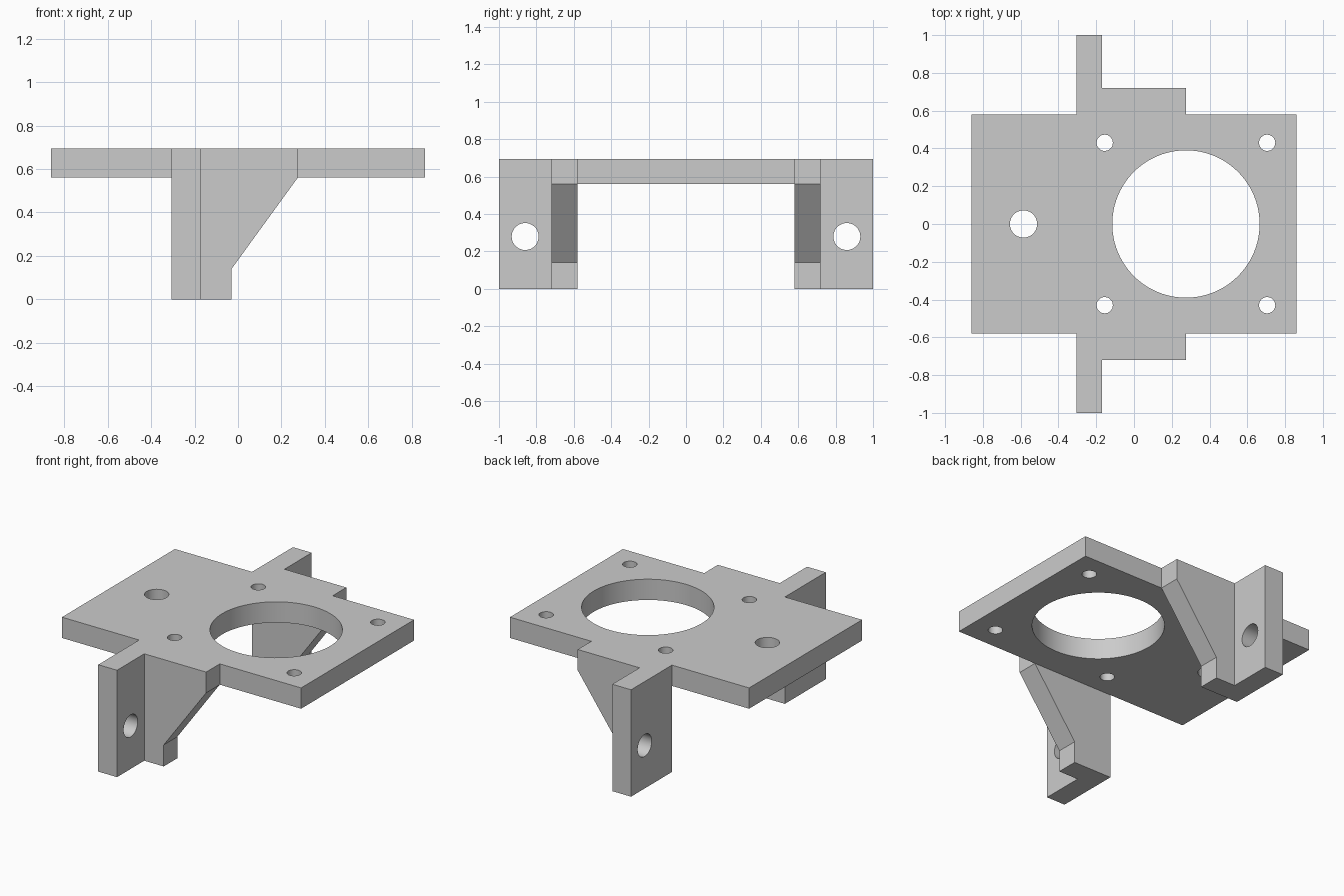
import bpy
import bmesh
import math
from mathutils import Matrix, Vector

cube = bpy.data.objects.get("Cube")
if cube:
    bpy.data.objects.remove(cube, do_unlink=True)

grey = bpy.data.materials.new("light_grey")
grey.use_nodes = True
colour = (0.6, 0.6, 0.6, 1)
grey.diffuse_color = colour
grey.node_tree.nodes["Principled BSDF"].inputs["Base Color"].default_value = colour

TOP, UNDER = 0.695, 0.56
LEG_X, TAB_X = -0.305, -0.17
RIB_IN, RIB_OUT, TAB_OUT = 0.58, 0.72, 1.0


def add_object(name, bm):
    bmesh.ops.recalc_face_normals(bm, faces=bm.faces)
    mesh = bpy.data.meshes.new(name)
    bm.to_mesh(mesh)
    bm.free()
    mesh.materials.append(grey)
    obj = bpy.data.objects.new(name, mesh)
    bpy.context.collection.objects.link(obj)
    return obj


def prism(name, points, offset):
    """Extrude a flat outline along an offset."""
    bm = bmesh.new()
    face = bm.faces.new([bm.verts.new(p) for p in points])
    result = bmesh.ops.extrude_face_region(bm, geom=[face], use_keep_orig=True)
    verts = [v for v in result["geom"] if isinstance(v, bmesh.types.BMVert)]
    bmesh.ops.translate(bm, verts=verts, vec=Vector(offset))
    return add_object(name, bm)


def drill(name, centre, radius, segments, along_x=False):
    """Make a cylindrical cutter."""
    turn = Matrix.Rotation(math.pi / 2, 4, "Y") if along_x else Matrix()
    bm = bmesh.new()
    bmesh.ops.create_cone(bm, cap_ends=True, segments=segments, radius1=radius,
                          radius2=radius, depth=0.3,
                          matrix=Matrix.Translation(centre) @ turn)
    obj = add_object(name, bm)
    obj.hide_render = True
    return obj


def combine(target, tools, operation):
    """Apply booleans to the target and remove the tools."""
    for tool in tools:
        mod = target.modifiers.new(tool.name, "BOOLEAN")
        mod.operation = operation
        mod.solver = "EXACT"
        mod.object = tool
    graph = bpy.context.evaluated_depsgraph_get()
    mesh = bpy.data.meshes.new_from_object(target.evaluated_get(graph))
    target.modifiers.clear()
    target.data = mesh
    for tool in tools:
        bpy.data.objects.remove(tool, do_unlink=True)


# Flat mounting plate
plate = prism("mounting_plate",
              [(-0.86, -RIB_IN, UNDER), (0.86, -RIB_IN, UNDER),
               (0.86, RIB_IN, UNDER), (-0.86, RIB_IN, UNDER)],
              (0, 0, TOP - UNDER))

# Tapered legs and outward ears, one pair on each side
rib_profile = [(LEG_X, 0), (-0.03, 0), (-0.03, 0.14), (0.275, UNDER),
               (0.275, TOP), (LEG_X, TOP)]
ear_profile = [(LEG_X, 0), (TAB_X, 0), (TAB_X, TOP), (LEG_X, TOP)]
brackets = []
for side in (-1, 1):
    brackets.append(prism("leg", [(x, side * RIB_IN, z) for x, z in rib_profile],
                          (0, side * (RIB_OUT - RIB_IN), 0)))
    brackets.append(prism("ear", [(x, side * RIB_OUT, z) for x, z in ear_profile],
                          (0, side * (TAB_OUT - RIB_OUT), 0)))
combine(plate, brackets, "UNION")

# Large bore, cable hole, four screw holes and the ear holes
mid = (TOP + UNDER) / 2
cutters = [drill("bore_cutter", (0.275, 0, mid), 0.39, 96),
           drill("cable_cutter", (-0.585, 0, mid), 0.072, 48)]
for side in (-1, 1):
    for x in (-0.155, 0.705):
        cutters.append(drill("screw_cutter", (x, side * 0.43, mid), 0.043, 32))
    cutters.append(drill("ear_cutter", ((LEG_X + TAB_X) / 2, side * 0.86, 0.28),
                         0.072, 48, along_x=True))
combine(plate, cutters, "DIFFERENCE")
plate.name = "motor_bracket"

bpy.ops.object.select_all(action="DESELECT")
plate.select_set(True)
bpy.context.view_layer.objects.active = plate
bpy.ops.object.shade_smooth_by_angle(angle=math.radians(30))
